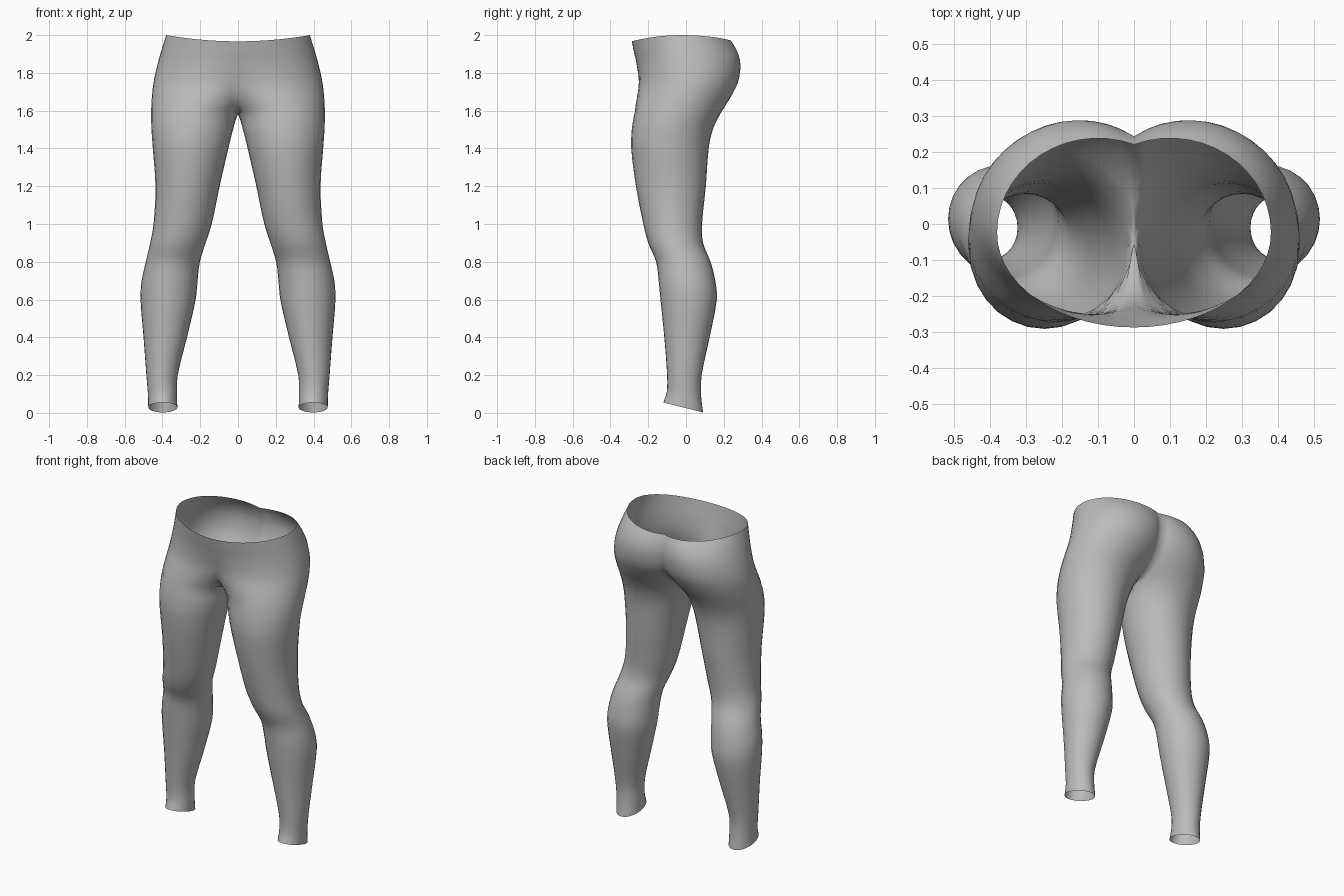
import bpy, bmesh, math

if "Cube" in bpy.data.objects:
    bpy.data.objects.remove(bpy.data.objects["Cube"], do_unlink=True)

SEGMENTS = 14   # points on each front or back arc
STEPS = 3       # rings between two profile rows

# height, outer x, front arc centre x, back arc centre x, front y, back y
PROFILE = [
    (.025, .475, .398, .398, -.12, .09),
    (.1, .477, .4, .4, -.102, .08),
    (.2, .485, .402, .402, -.1, .083),
    (.4, .5, .385, .385, -.115, .125),
    (.6, .516, .37, .37, -.135, .163),
    (.7, .51, .362, .362, -.145, .155),
    (.8, .488, .345, .345, -.158, .13),
    (.9, .465, .318, .318, -.2, .09),
    (1, .447, .293, .293, -.226, .085),
    (1.2, .437, .267, .267, -.265, .105),
    (1.4, .451, .251, .251, -.29, .12),
    (1.5, .458, .242, .242, -.287, .142),
    (1.58, .46, .23, .23, -.275, .18),
    (1.66, .457, .185, .2, -.262, .23),
    (1.75, .447, .11, .17, -.25, .275),
    (1.85, .425, .04, .15, -.262, .288),
    (1.93, .402, .01, .13, -.277, .27),
    (2, .38, 0, .1, -.287, .238),
]


def smooth_row(i, t):
    """Cubic blend from profile row i to the next one."""
    a, b = PROFILE[i], PROFILE[i + 1]
    p = PROFILE[max(i - 1, 0)]
    n = PROFILE[min(i + 2, len(PROFILE) - 1)]
    h = b[0] - a[0]
    row = [a[0] + h * t]
    for k in range(1, 6):
        m0 = (b[k] - p[k]) / (b[0] - p[0]) * h
        m1 = (n[k] - a[k]) / (n[0] - a[0]) * h
        row.append((2*t**3 - 3*t*t + 1) * a[k] + (t**3 - 2*t*t + t) * m0
                   + (3*t*t - 2*t**3) * b[k] + (t**3 - t*t) * m1)
    return row


def arc(outer, centre, mid_y, edge_y):
    """Quarter-to-half oval from the outer side to the inner side or the centre seam."""
    radius = outer - centre
    end = math.acos(max(-1, -centre / radius))
    return [(max(0, centre + radius * math.cos(end * j / SEGMENTS)),
             mid_y + (edge_y - mid_y) * math.sin(end * j / SEGMENTS))
            for j in range(SEGMENTS + 1)]


def ring_points(row):
    z, outer, front_c, back_c, front_y, back_y = row
    mid = (front_y + back_y) / 2
    front = arc(outer, front_c, mid, front_y)
    back = arc(outer, back_c, mid, back_y)
    cuff = .3 * max(0, 1 - z / .15)             # slanted ankle hem
    waist = .033 * max(0, (z - 1.8) / .2) ** 2  # dipped waistband
    return [(x, y, z - cuff * y - waist * (1 - (x / outer) ** 2))
            for x, y in front[::-1] + back[1:]]


# One side, lofted from ankle to waist
rows = [smooth_row(i, s / STEPS) for i in range(len(PROFILE) - 1) for s in range(STEPS)]
rows.append(PROFILE[-1])
bm = bmesh.new()
rings = [[bm.verts.new(p) for p in ring_points(r)] for r in rows]
for low, high in zip(rings, rings[1:]):
    for j in range(len(low) - 1):
        bm.faces.new((low[j], low[j + 1], high[j + 1], high[j]))
bmesh.ops.remove_doubles(bm, verts=bm.verts, dist=.0005)
bmesh.ops.recalc_face_normals(bm, faces=bm.faces)
# Keep the open shell facing outward
bm.faces.ensure_lookup_table()
side = max(bm.faces, key=lambda f: f.calc_center_median().x)
if side.normal.x < 0:
    bmesh.ops.reverse_faces(bm, faces=bm.faces)
mesh = bpy.data.meshes.new("leggings")
bm.to_mesh(mesh)
bm.free()
leggings = bpy.data.objects.new("leggings", mesh)
bpy.context.collection.objects.link(leggings)

# Mirrored second side, joined at the centre seam
mirror = leggings.modifiers.new("mirror", 'MIRROR')
mirror.use_clip = True
mirror.merge_threshold = .001

# Grey cloth
cloth = bpy.data.materials.new("grey cloth")
cloth.use_nodes = True
cloth.diffuse_color = (.5, .5, .5, 1)
bsdf = next(n for n in cloth.node_tree.nodes if n.type == 'BSDF_PRINCIPLED')
bsdf.inputs["Base Color"].default_value = (.5, .5, .5, 1)
bsdf.inputs["Roughness"].default_value = .8
mesh.materials.append(cloth)
mesh.polygons.foreach_set("use_smooth", [True] * len(mesh.polygons))
